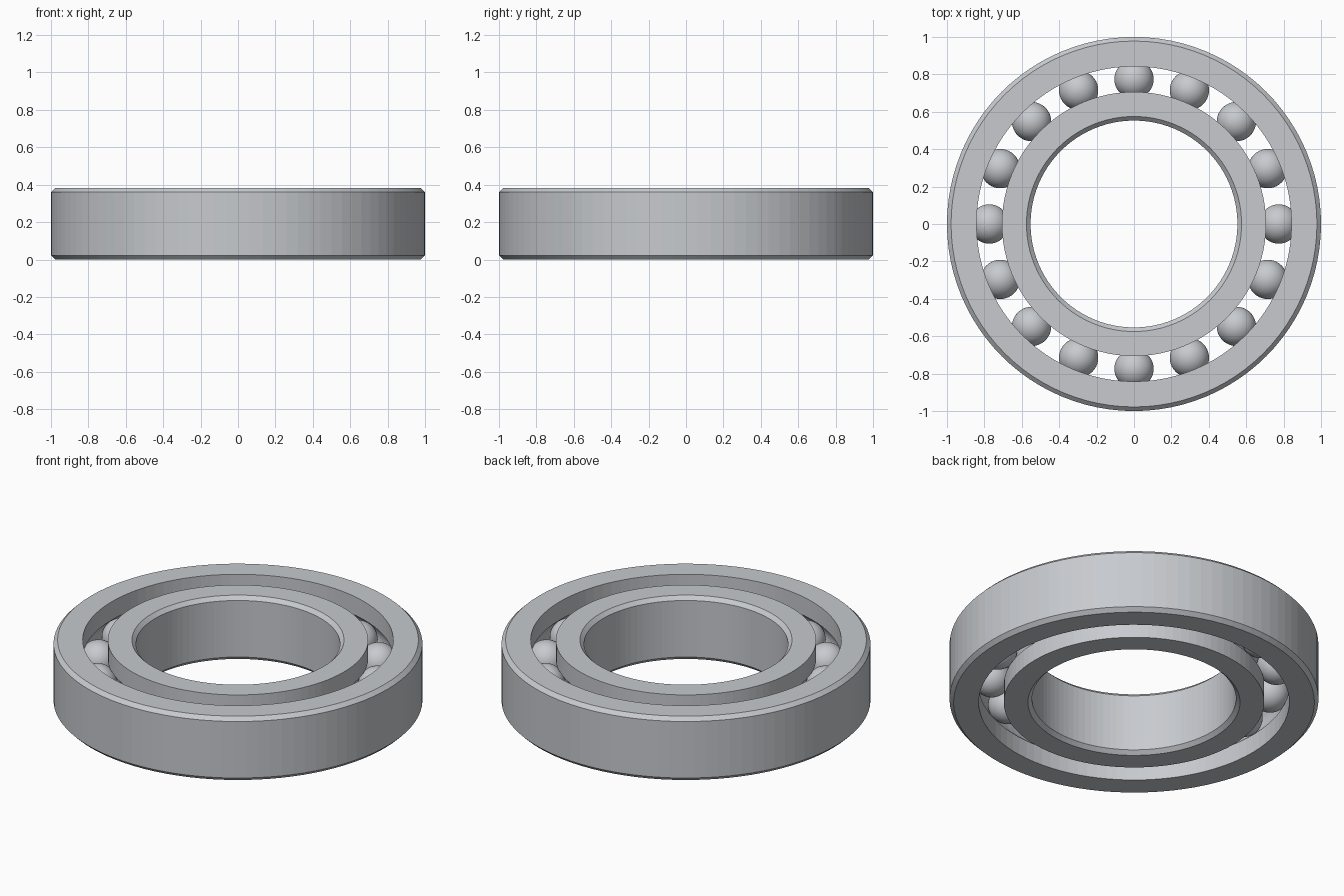
import bpy, bmesh, math
from mathutils import Matrix, Vector

if "Cube" in bpy.data.objects:
    bpy.data.objects.remove(bpy.data.objects["Cube"], do_unlink=True)

HEIGHT, CHAMFER = 0.382, 0.022
BORE, INNER_SHOULDER, OUTER_SHOULDER, RIM = 0.553, 0.706, 0.842, 1.0
PITCH, BALL, GROOVE = 0.774, 0.105, 0.106
BALLS, SEGMENTS = 16, 96
MID = HEIGHT / 2

# Brushed steel
steel = bpy.data.materials.new("steel grey")
steel.use_nodes = True
colour = (0.57, 0.59, 0.62, 1)
steel.diffuse_color = colour
steel.node_tree.nodes["Principled BSDF"].inputs["Base Color"].default_value = colour


def finish(name, bm):
    bmesh.ops.recalc_face_normals(bm, faces=bm.faces)
    mesh = bpy.data.meshes.new(name)
    bm.to_mesh(mesh)
    bm.free()
    mesh.materials.append(steel)
    obj = bpy.data.objects.new(name, mesh)
    bpy.context.collection.objects.link(obj)
    return obj


def race(name, plain, shoulder):
    """Revolve a ring: chamfered plain side, grooved shoulder side."""
    side = 1 if plain > shoulder else -1
    inset = plain - side * CHAMFER
    profile = [(shoulder, 0), (inset, 0), (plain, CHAMFER),
               (plain, HEIGHT - CHAMFER), (inset, HEIGHT), (shoulder, HEIGHT)]
    # Circular ball groove, from its top lip to its bottom lip
    half = math.acos(abs(shoulder - PITCH) / GROOVE)
    for i in range(13):
        a = half * (1 - i / 6)
        profile.append((PITCH + side * GROOVE * math.cos(a), MID + GROOVE * math.sin(a)))
    bm = bmesh.new()
    rings = []
    for s in range(SEGMENTS):
        turn = Matrix.Rotation(math.tau * s / SEGMENTS, 3, 'Z')
        rings.append([bm.verts.new(turn @ Vector((r, 0, z))) for r, z in profile])
    for s in range(SEGMENTS):
        a, b = rings[s], rings[(s + 1) % SEGMENTS]
        for i in range(len(profile)):
            j = (i + 1) % len(profile)
            bm.faces.new((a[i], b[i], b[j], a[j]))
    return finish(name, bm)


race("outer_race", RIM, OUTER_SHOULDER)
race("inner_race", BORE, INNER_SHOULDER)

# Rolling balls
for k in range(BALLS):
    a = math.tau * k / BALLS
    bm = bmesh.new()
    bmesh.ops.create_uvsphere(bm, u_segments=40, v_segments=24, radius=BALL)
    for face in bm.faces:
        face.smooth = True
    ball = finish(f"ball_{k + 1}", bm)
    ball.location = (PITCH * math.cos(a), PITCH * math.sin(a), MID)
